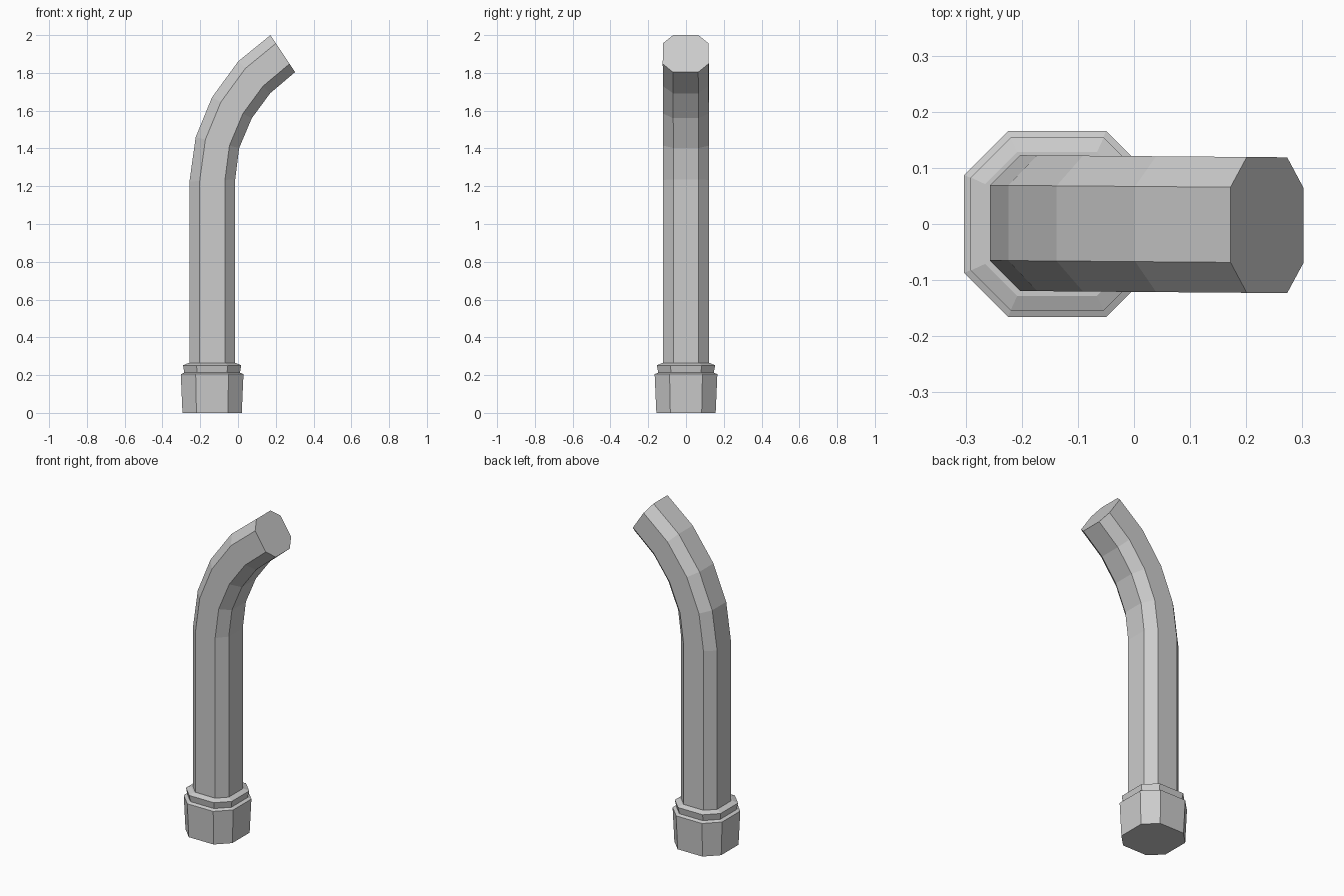
import bpy, bmesh

if "Cube" in bpy.data.objects:
    bpy.data.objects.remove(bpy.data.objects["Cube"])

CX = -0.137  # axis of the upright pipe


def octagon(half, corner):
    """Chamfered-square outline: flats at +-half, flat half-length corner."""
    h, c = half, corner
    return [(h, -c), (h, c), (c, h), (-c, h), (-h, c), (-h, -c), (-c, -h), (c, -h)]


def loft(name, rings):
    """Join eight-sided rings into a capped, flat-shaded solid."""
    bm = bmesh.new()
    loops = [[bm.verts.new(p) for p in ring] for ring in rings]
    for a, b in zip(loops, loops[1:]):
        for i in range(8):
            j = (i + 1) % 8
            bm.faces.new((a[i], a[j], b[j], b[i]))
    bm.faces.new(loops[0][::-1])
    bm.faces.new(loops[-1])
    bmesh.ops.recalc_face_normals(bm, faces=bm.faces)
    mesh = bpy.data.meshes.new(name)
    bm.to_mesh(mesh)
    bm.free()
    obj = bpy.data.objects.new(name, mesh)
    bpy.context.collection.objects.link(obj)
    return obj


def level_rings(profile):
    return [[(CX + x, y, z) for x, y in octagon(h, c)] for h, c, z in profile]


# Base nut, slightly wider at the top
loft("base_nut", level_rings([(0.157, 0.083, 0), (0.166, 0.087, 0.205), (0.147, 0.08, 0.213)]))

# Collar above the nut
loft("collar", level_rings([(0.146, 0.078, 0.205), (0.154, 0.083, 0.252), (0.128, 0.071, 0.263)]))

# Bent pipe: outer and inner edge of each ring as (x, z)
edges = [
    ((-0.257, 0.2), (-0.015, 0.2)),
    ((-0.257, 1.225), (-0.015, 1.236)),
    ((-0.224, 1.46), (0.006, 1.402)),
    ((-0.138, 1.67), (0.073, 1.56)),
    ((0.002, 1.862), (0.17, 1.692)),
    ((0.172, 2.0), (0.302, 1.804)),
]
HALF, CORNER = 0.121, 0.067
pipe_rings = []
for (ox, oz), (ix, iz) in edges:
    ring = []
    for u, v in octagon(HALF, CORNER):
        t = (u / HALF + 1) / 2
        x = ox + (ix - ox) * t
        ring.append((x, v - 0.008 * x, oz + (iz - oz) * t))
    pipe_rings.append(ring)
loft("bent_pipe", pipe_rings)
